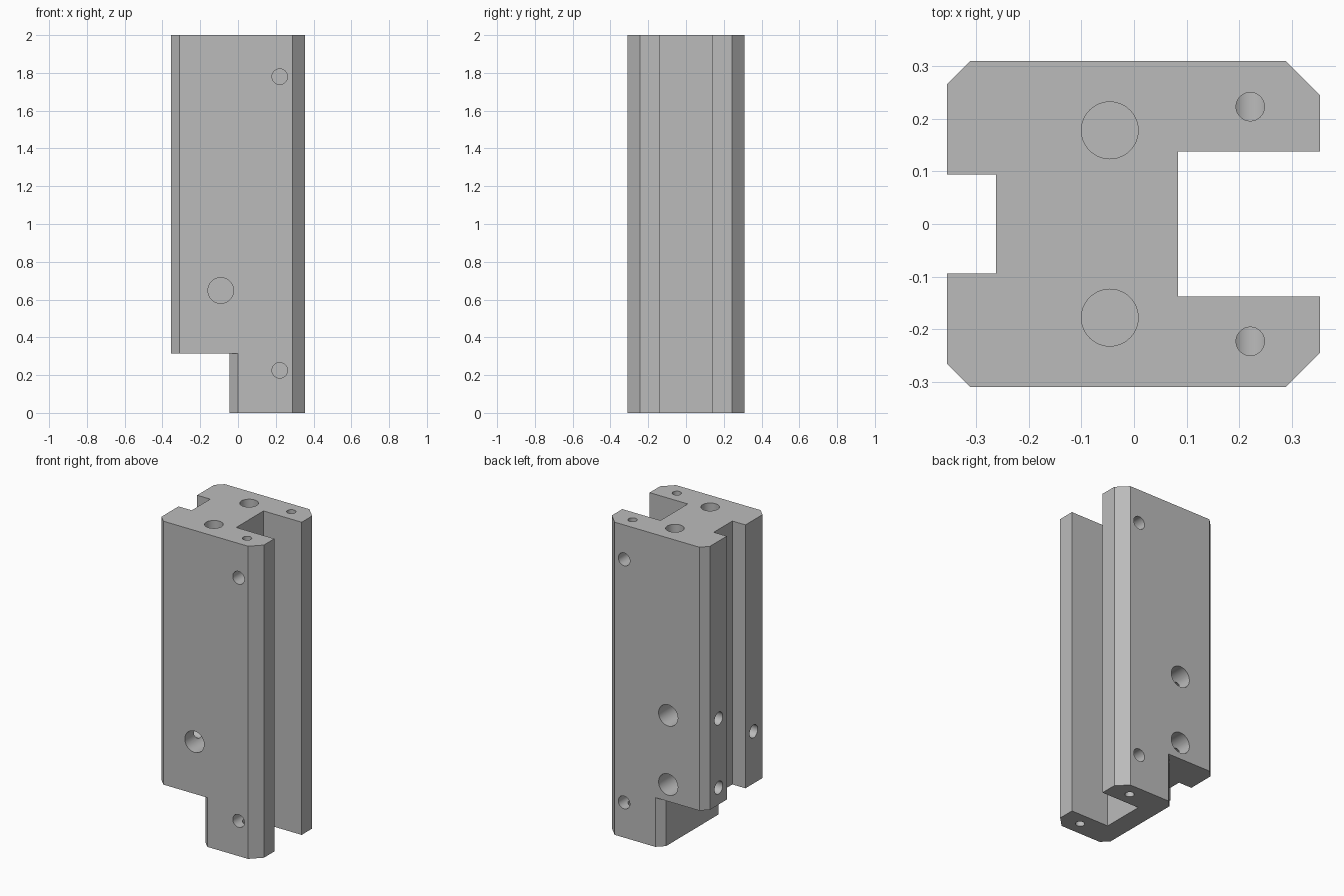
import bpy, bmesh, math
from mathutils import Vector

cube = bpy.data.objects.get("Cube")
if cube:
    bpy.data.objects.remove(cube, do_unlink=True)

# One plain grey metal
metal = bpy.data.materials.new("grey metal")
metal.use_nodes = True
grey = (0.5, 0.5, 0.5, 1)
metal.diffuse_color = grey
metal.node_tree.nodes["Principled BSDF"].inputs["Base Color"].default_value = grey


def add_object(name, bm):
    bmesh.ops.recalc_face_normals(bm, faces=bm.faces)
    mesh = bpy.data.meshes.new(name)
    bm.to_mesh(mesh)
    bm.free()
    mesh.materials.append(metal)
    obj = bpy.data.objects.new(name, mesh)
    bpy.context.collection.objects.link(obj)
    return obj


def prism(name, half, z0, z1):
    """Extrude a profile given by its front half, mirrored in y."""
    outline = half + [(x, -y) for x, y in reversed(half)]
    bm = bmesh.new()
    face = bm.faces.new([bm.verts.new((x, y, z0)) for x, y in outline])
    top = bmesh.ops.extrude_face_region(bm, geom=[face])["geom"]
    bmesh.ops.translate(bm, vec=(0, 0, z1 - z0),
                        verts=[v for v in top if isinstance(v, bmesh.types.BMVert)])
    return add_object(name, bm)


def drill(name, start, end, radius):
    """Cylinder cutter that runs from just outside a face to its flat bottom."""
    a, b = Vector(start), Vector(end)
    axis = (b - a).normalized()
    a -= axis * 0.03
    bm = bmesh.new()
    bmesh.ops.create_cone(bm, cap_ends=True, segments=48, radius1=radius,
                          radius2=radius, depth=(b - a).length)
    bm.transform(axis.to_track_quat('Z', 'Y').to_matrix().to_4x4())
    bmesh.ops.translate(bm, vec=(a + b) / 2, verts=bm.verts)
    return add_object(name, bm)


# Chamfered block with a wide slot on one side and a narrow slot on the other
block = prism("slotted_block", [
    (-0.262, -0.094), (-0.355, -0.094), (-0.355, -0.266), (-0.311, -0.31),
    (0.288, -0.31), (0.354, -0.244), (0.354, -0.138), (0.084, -0.138)], 0, 2)

# Step cut away at the foot, leaving chamfered corners
cutters = [prism("foot_step_cutter", [
    (-0.5, -0.355), (0.045, -0.355), (-0.045, -0.265)], -0.1, 0.315)]

for side in (-1, 1):
    # Bolt holes near the ends, each met by a thin hole from the end face
    for z, end in ((1.78, 2), (0.225, 0)):
        cutters.append(drill("bolt_hole_cutter", (0.221, side * 0.31, z),
                             (0.221, side * 0.18, z), 0.041))
        cutters.append(drill("end_hole_cutter", (0.221, side * 0.223, end),
                             (0.221, side * 0.223, z), 0.027))
    # Large blind hole in the top
    cutters.append(drill("top_hole_cutter", (-0.046, side * 0.178, 2),
                         (-0.046, side * 0.178, 1.6), 0.054))

# Large face holes, each met by a smaller hole from the narrow-slot side
for side, z in ((-1, 0.648), (1, 0.865), (1, 0.423)):
    cutters.append(drill("face_hole_cutter", (-0.091, side * 0.31, z),
                         (-0.091, side * 0.06, z), 0.068))
    cutters.append(drill("cross_hole_cutter", (-0.355, side * 0.177, z),
                         (-0.091, side * 0.177, z), 0.041))

bpy.ops.object.select_all(action='DESELECT')
block.select_set(True)
bpy.context.view_layer.objects.active = block
for cutter in cutters:
    cutter.hide_render = True
    mod = block.modifiers.new("cut", 'BOOLEAN')
    mod.operation = 'DIFFERENCE'
    mod.solver = 'EXACT'
    mod.object = cutter
    bpy.ops.object.modifier_apply(modifier=mod.name)
    bpy.data.objects.remove(cutter, do_unlink=True)

bpy.ops.object.shade_smooth_by_angle(angle=math.radians(30))
